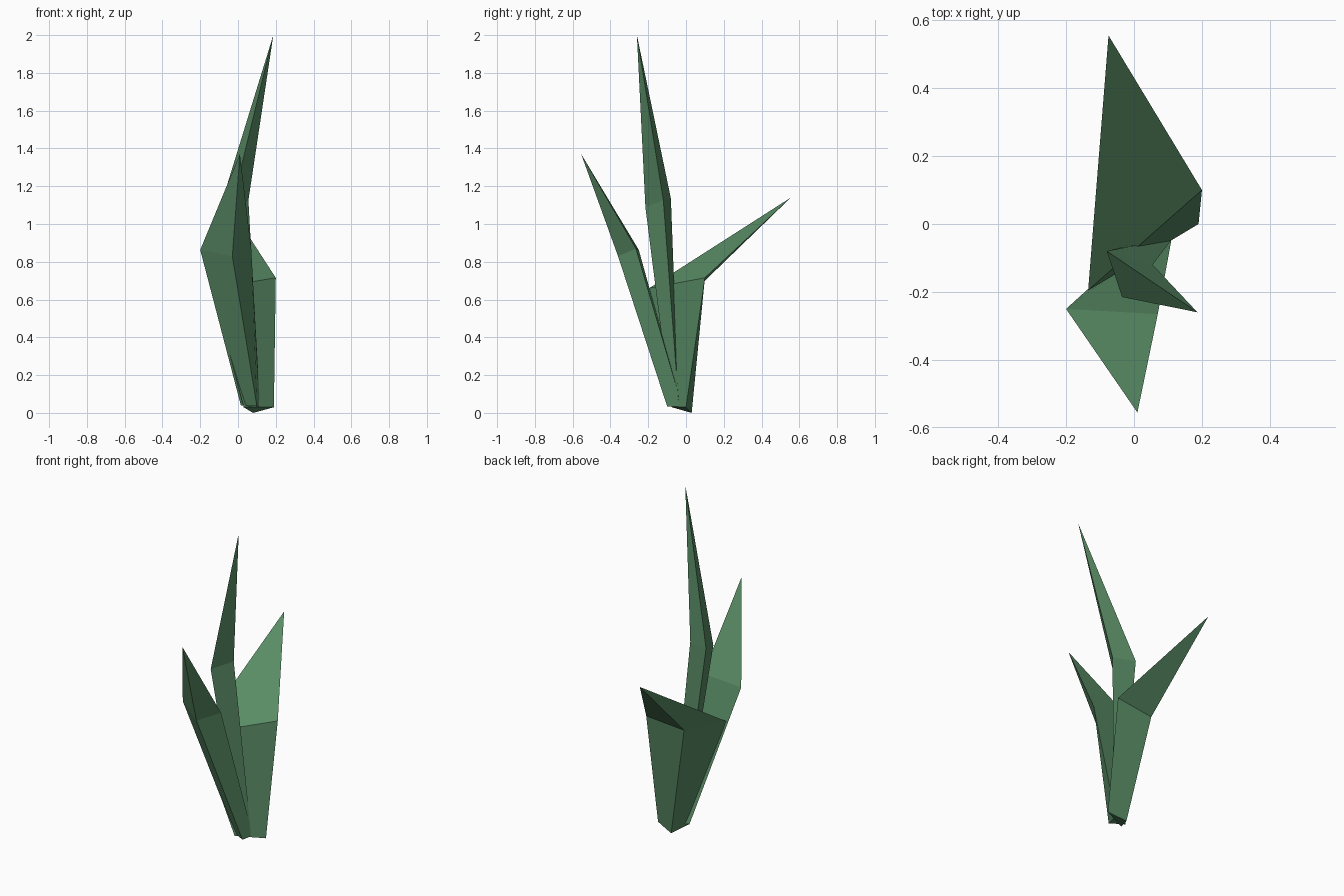
import bpy, bmesh

if "Cube" in bpy.data.objects:
    bpy.data.objects.remove(bpy.data.objects["Cube"])

green = bpy.data.materials.new("leaf_green")
green.diffuse_color = (0.10, 0.26, 0.13, 1)
green.use_nodes = True
green.node_tree.nodes["Principled BSDF"].inputs["Base Color"].default_value = green.diffuse_color


def leaf(name, base, middle, tip):
    """Three-sided blade: base triangle, wider middle triangle, pointed tip.
    Each triangle is given as left edge, keel, right edge."""
    bm = bmesh.new()
    b = [bm.verts.new(p) for p in base]
    m = [bm.verts.new(p) for p in middle]
    t = bm.verts.new(tip)
    bm.faces.new(b)
    for i in range(3):
        j = (i + 1) % 3
        bm.faces.new((b[i], b[j], m[j], m[i]))
        bm.faces.new((m[i], m[j], t))
    bmesh.ops.recalc_face_normals(bm, faces=bm.faces)
    mesh = bpy.data.meshes.new(name)
    bm.to_mesh(mesh)
    bm.free()
    mesh.materials.append(green)
    obj = bpy.data.objects.new(name, mesh)
    bpy.context.collection.objects.link(obj)
    return obj


# Broad leaf leaning to the back
leaf("back_leaf",
     [(0.03, -0.075, 0.03), (0.08, 0.03, 0.0), (0.19, 0.0, 0.03)],
     [(-0.135, -0.195, 0.66), (-0.05, 0.09, 0.69), (0.20, 0.10, 0.715)],
     (-0.075, 0.555, 1.14))

# Leaf leaning to the front
leaf("front_leaf",
     [(0.015, -0.055, 0.04), (0.10, -0.10, 0.035), (0.115, -0.02, 0.035)],
     [(-0.20, -0.25, 0.863), (-0.03, -0.36, 0.83), (0.07, -0.265, 0.87)],
     (0.01, -0.555, 1.37))

# Tall narrow leaf in the middle
leaf("tall_leaf",
     [(0.05, -0.045, 0.06), (0.06, -0.085, 0.06), (0.115, -0.04, 0.07)],
     [(-0.08, -0.08, 1.135), (-0.035, -0.215, 1.09), (0.055, -0.12, 1.125)],
     (0.187, -0.26, 2.0))
